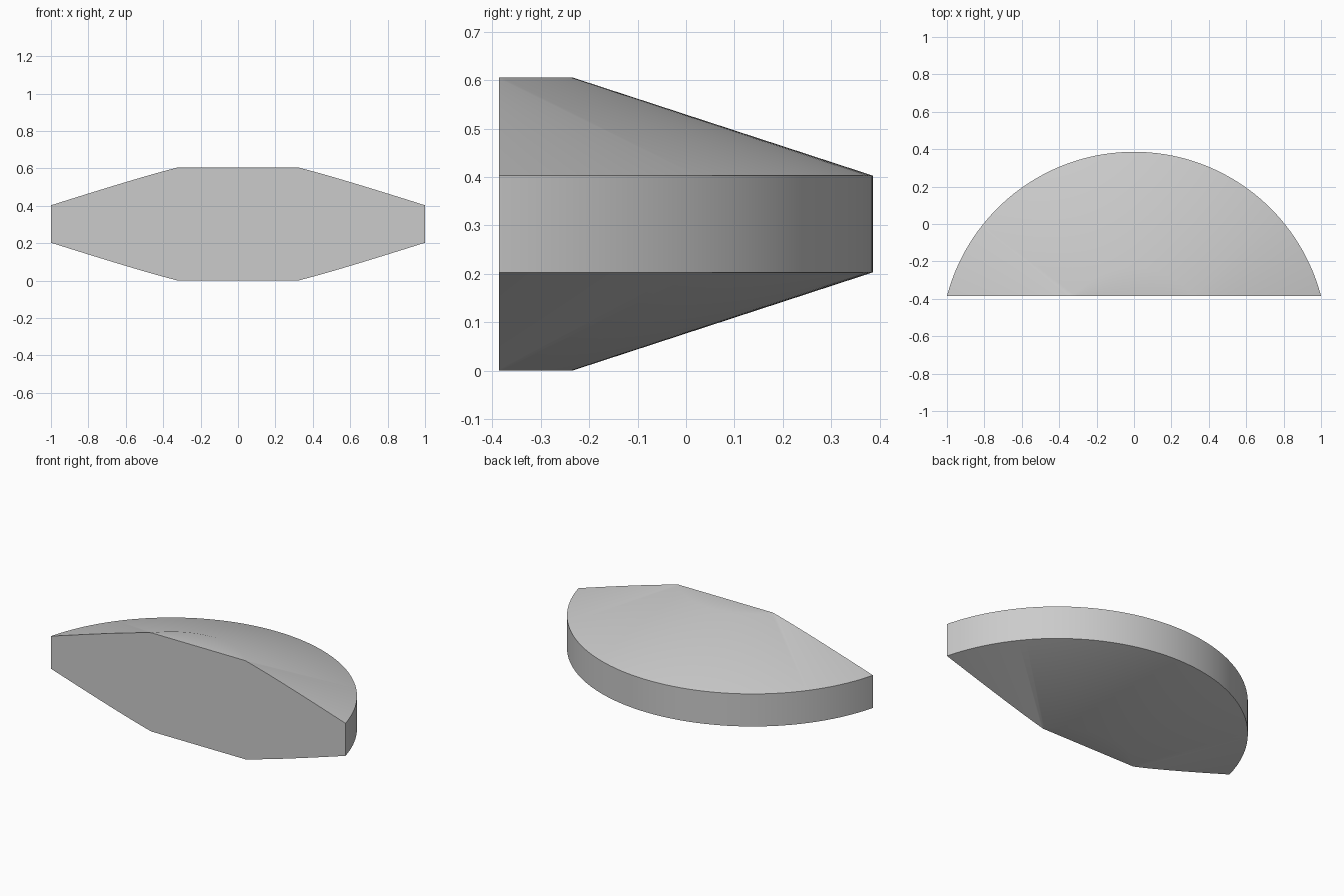
import bpy, bmesh, math
from mathutils import Matrix, Vector

cube = bpy.data.objects.get("Cube")
if cube:
    bpy.data.objects.remove(cube, do_unlink=True)

SEGMENTS = 160
CUT_Y = -0.386
CENTRE_Y = -0.648

# Half cross-section of the tapered disc: (radius, height)
profile = [(0, 0), (0.413, 0), (1.034, 0.203), (1.034, 0.403), (0.413, 0.606), (0, 0.606)]

bm = bmesh.new()
verts = [bm.verts.new((r, 0, z)) for r, z in profile]
edges = [bm.edges.new(pair) for pair in zip(verts, verts[1:])]
bmesh.ops.spin(bm, geom=verts + edges, cent=(0, 0, 0), axis=(0, 0, 1),
               angle=math.tau, steps=SEGMENTS, use_merge=False)
bmesh.ops.remove_doubles(bm, verts=bm.verts, dist=0.0001)
bmesh.ops.transform(bm, matrix=Matrix.Translation((0, CENTRE_Y, 0)), verts=bm.verts)

# Slice the disc along a flat front and close it with one face
cut = bmesh.ops.bisect_plane(bm, geom=bm.verts[:] + bm.edges[:] + bm.faces[:],
                             plane_co=Vector((0, CUT_Y, 0)), plane_no=Vector((0, -1, 0)),
                             clear_outer=True)
rim = [e for e in cut["geom_cut"] if isinstance(e, bmesh.types.BMEdge)]
bmesh.ops.contextual_create(bm, geom=rim)
bmesh.ops.recalc_face_normals(bm, faces=bm.faces)

mesh = bpy.data.meshes.new("disc_segment")
bm.to_mesh(mesh)
bm.free()
segment = bpy.data.objects.new("disc_segment", mesh)
bpy.context.collection.objects.link(segment)

# Plain grey finish
grey = bpy.data.materials.new("grey")
grey.use_nodes = True
colour = (0.6, 0.6, 0.6, 1)
grey.diffuse_color = colour
grey.node_tree.nodes["Principled BSDF"].inputs["Base Color"].default_value = colour
mesh.materials.append(grey)

# Smooth curved walls, sharp rim and cut edges
bpy.ops.object.select_all(action="DESELECT")
segment.select_set(True)
bpy.context.view_layer.objects.active = segment
bpy.ops.object.shade_smooth_by_angle(angle=math.radians(30))
